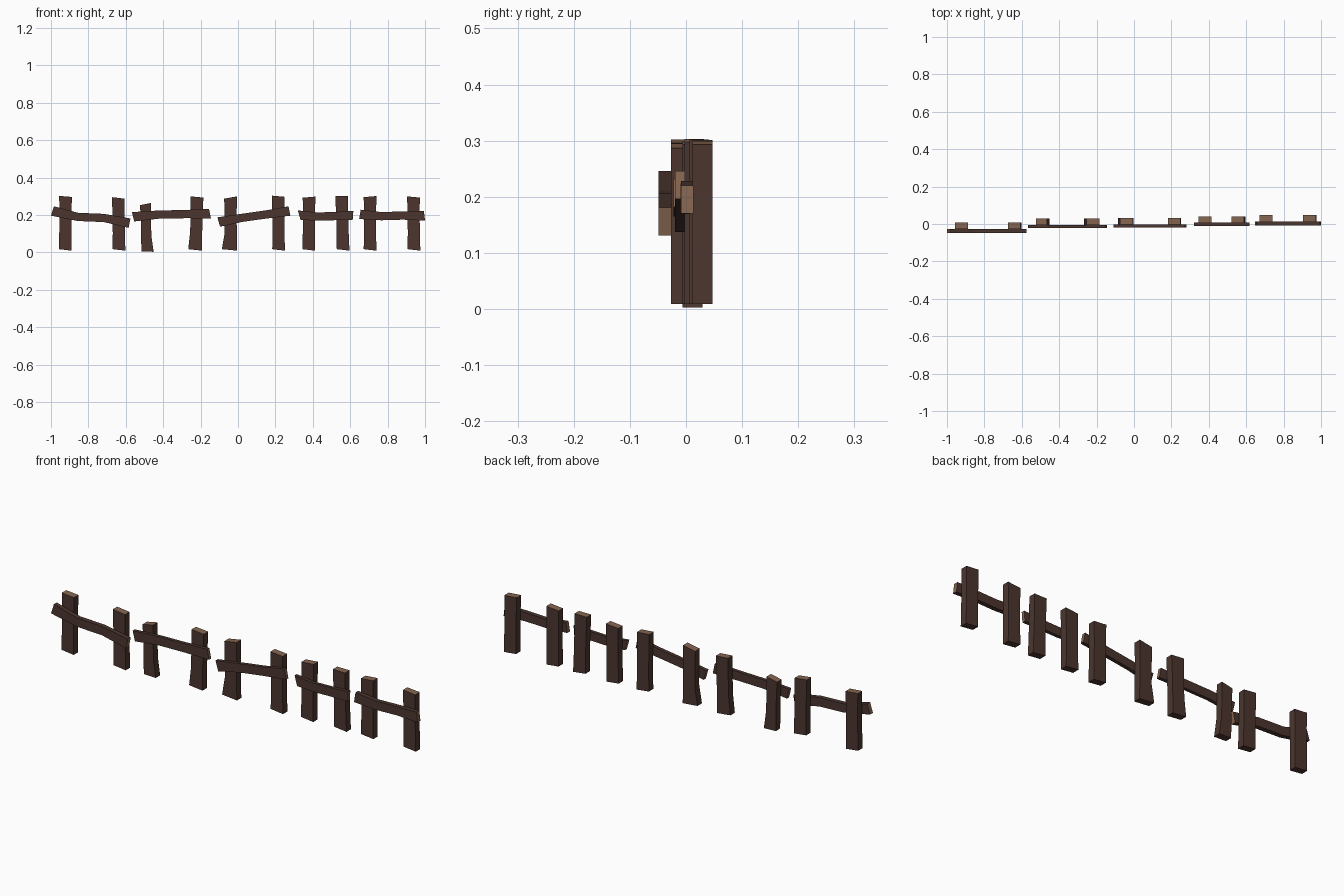
import bpy, bmesh, math

if "Cube" in bpy.data.objects:
    bpy.data.objects.remove(bpy.data.objects["Cube"])

def material(name, rgb):
    m = bpy.data.materials.new(name)
    m.diffuse_color = (*rgb, 1)
    m.use_nodes = True
    m.node_tree.nodes["Principled BSDF"].inputs["Base Color"].default_value = m.diffuse_color
    return m

DARK = material("dark_brown_bark", (0.072, 0.036, 0.028))
LIGHT = material("light_end_grain", (0.235, 0.130, 0.080))
STEPS = 3

def plank(name, sections, y0, y1, light_start):
    """Loft a board through pairs of (x, z) edge points, thick from y0 to y1."""
    bm = bmesh.new()
    rings = [[bm.verts.new(p) for p in
              ((ax, y0, az), (bx, y0, bz), (bx, y1, bz), (ax, y1, az))]
             for (ax, az), (bx, bz) in sections]
    for r, s in zip(rings, rings[1:]):
        for i in range(4):
            j = (i + 1) % 4
            bm.faces.new((r[i], r[j], s[j], s[i]))
    start, end = bm.faces.new(rings[0][::-1]), bm.faces.new(rings[-1])
    start.material_index, end.material_index = int(light_start), 1
    bmesh.ops.recalc_face_normals(bm, faces=bm.faces)
    me = bpy.data.meshes.new(name)
    bm.to_mesh(me)
    bm.free()
    me.materials.append(DARK)
    me.materials.append(LIGHT)
    bpy.context.collection.objects.link(bpy.data.objects.new(name, me))

def post(name, y, x0, x1, top, slant, flare=0.0):
    """Upright leaning from x0 to x1, slanted top, foot flared to one side."""
    foot, half, rows = 0.013, 0.034, []
    if top < 0.27:                       # the short post is thinner and lower
        foot, half = 0.004, 0.029
    for i in range(STEPS + 1):
        t = i / STEPS
        x, z = x0 + (x1 - x0) * t, foot + (top - foot) * t
        w = half - 0.002 * math.sin(math.pi * t)
        d = slant if i == STEPS else (-foot * 0.3 if i == 0 else 0)
        f = flare if i == 0 else 0
        rows.append(((x - w + min(f, 0), z - d), (x + w + max(f, 0), z + d)))
    plank(name, rows, y, y + 0.035, False)

def rail(name, y0, y1, x0, z0, x1, z1, bend, skew0, skew1):
    """Crossbar between two end centres, bent along its length, skew-cut ends."""
    rows = []
    for i in range(STEPS + 1):
        t = i / STEPS
        x, z = x0 + (x1 - x0) * t, z0 + (z1 - z0) * t
        z += bend[i - 1] if 0 < i < STEPS else 0
        h = 0.022 if 0 < i < STEPS else 0.025
        s = skew0 if i == 0 else (skew1 if i == STEPS else 0)
        rows.append(((x - s, z - h), (x + s, z + h)))
    plank(name, rows, y0, y1, True)

# Five separate fence sections, each stepped slightly further back
FRONT = (-0.027, -0.006, -0.003, 0.006, 0.012)
RAIL_THICK = (0.022, 0.016, 0.017, 0.016, 0.021)

rails = [
    (-0.992, 0.221, -0.58, 0.156, (-0.01, 0.006), 0.008, 0.005),
    (-0.561, 0.190, -0.15, 0.207, (0.006, 0.003), -0.006, -0.005),
    (-0.103, 0.162, 0.275, 0.221, (0.003, 0.001), -0.007, -0.005),
    (0.327, 0.199, 0.615, 0.197, (-0.007, -0.004), -0.007, 0.002),
    (0.652, 0.203, 0.997, 0.195, (-0.007, -0.001), 0.004, -0.003),
]
posts = [
    (-0.924, -0.922, 0.299, -0.003), (-0.636, -0.640, 0.291, -0.004),
    (-0.488, -0.495, 0.258, 0.006, 0.008), (-0.226, -0.219, 0.296, -0.003, -0.006),
    (-0.038, -0.040, 0.293, 0.006, -0.014), (0.217, 0.215, 0.300, -0.003),
    (0.378, 0.380, 0.295, 0.003), (0.562, 0.554, 0.302, 0.0),
    (0.706, 0.706, 0.298, 0.003), (0.941, 0.938, 0.296, -0.003),
]

for n, front in enumerate(FRONT):
    rail(f"rail_{n + 1}", front - RAIL_THICK[n], front + 0.001, *rails[n])
    for side, data in zip(("left", "right"), posts[2 * n:2 * n + 2]):
        post(f"{side}_post_{n + 1}", front, *data)
